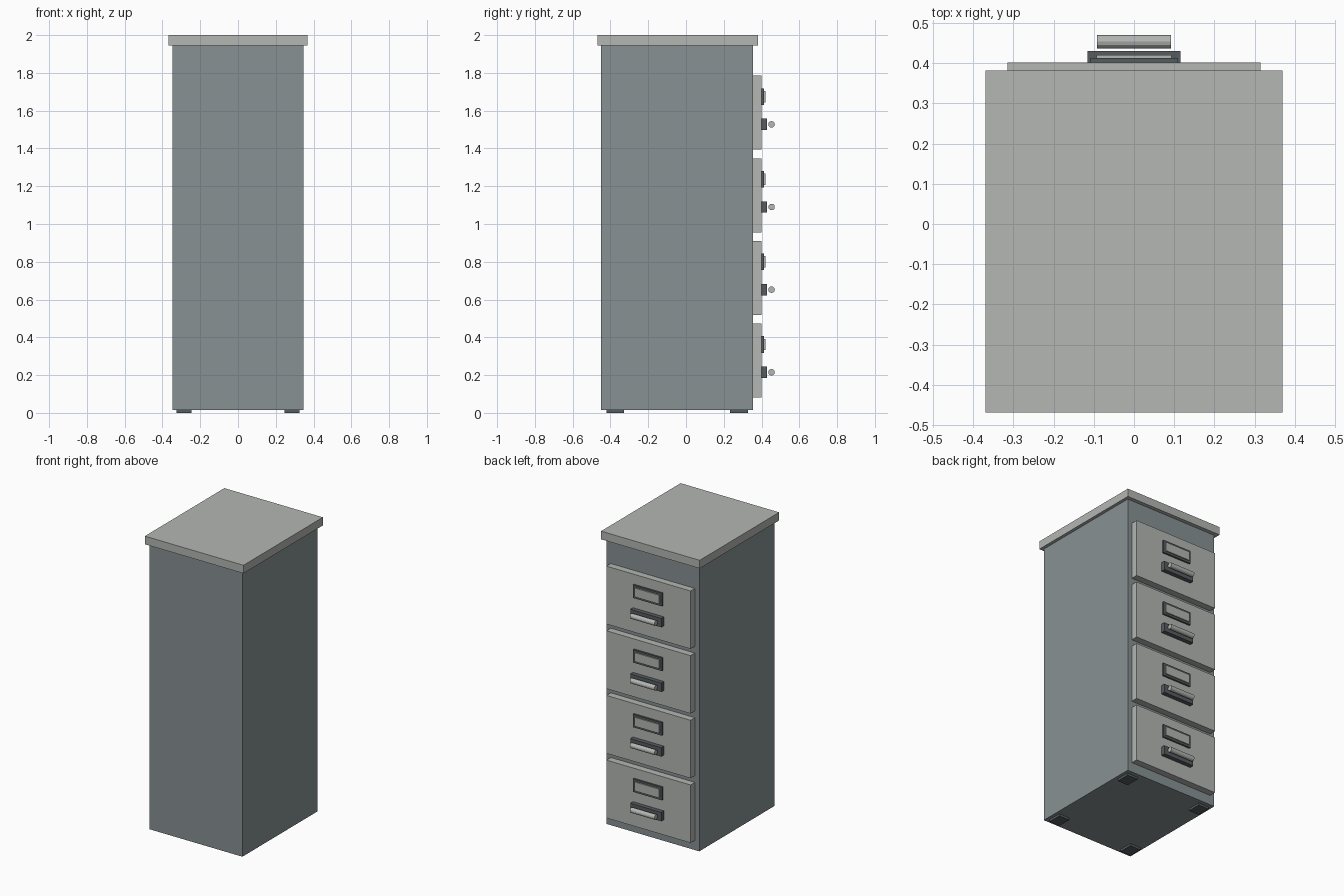
import bpy
from mathutils import Matrix
import math

if "Cube" in bpy.data.objects:
    bpy.data.objects.remove(bpy.data.objects["Cube"])


def material(name, rgb):
    m = bpy.data.materials.new(name)
    lin = [((c / 255 + 0.055) / 1.055) ** 2.4 for c in rgb]
    m.diffuse_color = (*lin, 1)
    m.use_nodes = True
    m.node_tree.nodes["Principled BSDF"].inputs["Base Color"].default_value = m.diffuse_color
    return m


BLUE_GREY = material("blue grey steel", (136, 145, 148))
LIGHT_GREY = material("light grey", (180, 183, 179))
DARK_GREY = material("dark grey", (86, 93, 96))


def box(name, x, y, z, mat):
    """Box from (min, max) ranges on each axis."""
    bpy.ops.mesh.primitive_cube_add(size=1)
    ob = bpy.context.object
    ob.name = name
    size = [r[1] - r[0] for r in (x, y, z)]
    mid = [(r[0] + r[1]) / 2 for r in (x, y, z)]
    ob.data.transform(Matrix.Translation(mid) @ Matrix.Diagonal((*size, 1)))
    ob.data.materials.append(mat)
    return ob


# Cabinet shell and overhanging top
box("cabinet_body", (-0.348, 0.348), (-0.45, 0.355), (0.015, 1.945), BLUE_GREY)
box("cabinet_top", (-0.369, 0.369), (-0.469, 0.381), (1.945, 2.0), LIGHT_GREY)

# Four low feet
for sx in (-1, 1):
    for y in (-0.375, 0.28):
        box("foot", (sx * 0.286 - 0.04, sx * 0.286 + 0.04),
            (y - 0.047, y + 0.047), (0, 0.015), DARK_GREY)

# Drawers, each with a label holder and a pull
for i in range(4):
    z = 0.277 + 0.4375 * i
    box("drawer_front", (-0.315, 0.315), (0.355, 0.401), (z - 0.196, z + 0.196), LIGHT_GREY)

    zl = z + 0.085
    box("label_holder", (-0.108, 0.108), (0.401, 0.413), (zl - 0.044, zl + 0.044), DARK_GREY)
    box("label_card", (-0.093, 0.093), (0.413, 0.42), (zl - 0.03, zl + 0.03), LIGHT_GREY)

    zh = z - 0.062
    box("handle_plate", (-0.116, 0.116), (0.401, 0.43), (zh - 0.03, zh + 0.03), DARK_GREY)
    bpy.ops.mesh.primitive_cylinder_add(vertices=12, radius=0.0172, depth=0.184,
                                        location=(0, 0.453, zh),
                                        rotation=(0, math.pi / 2, 0))
    bar = bpy.context.object
    bar.name = "handle_bar"
    bar.data.materials.append(LIGHT_GREY)
